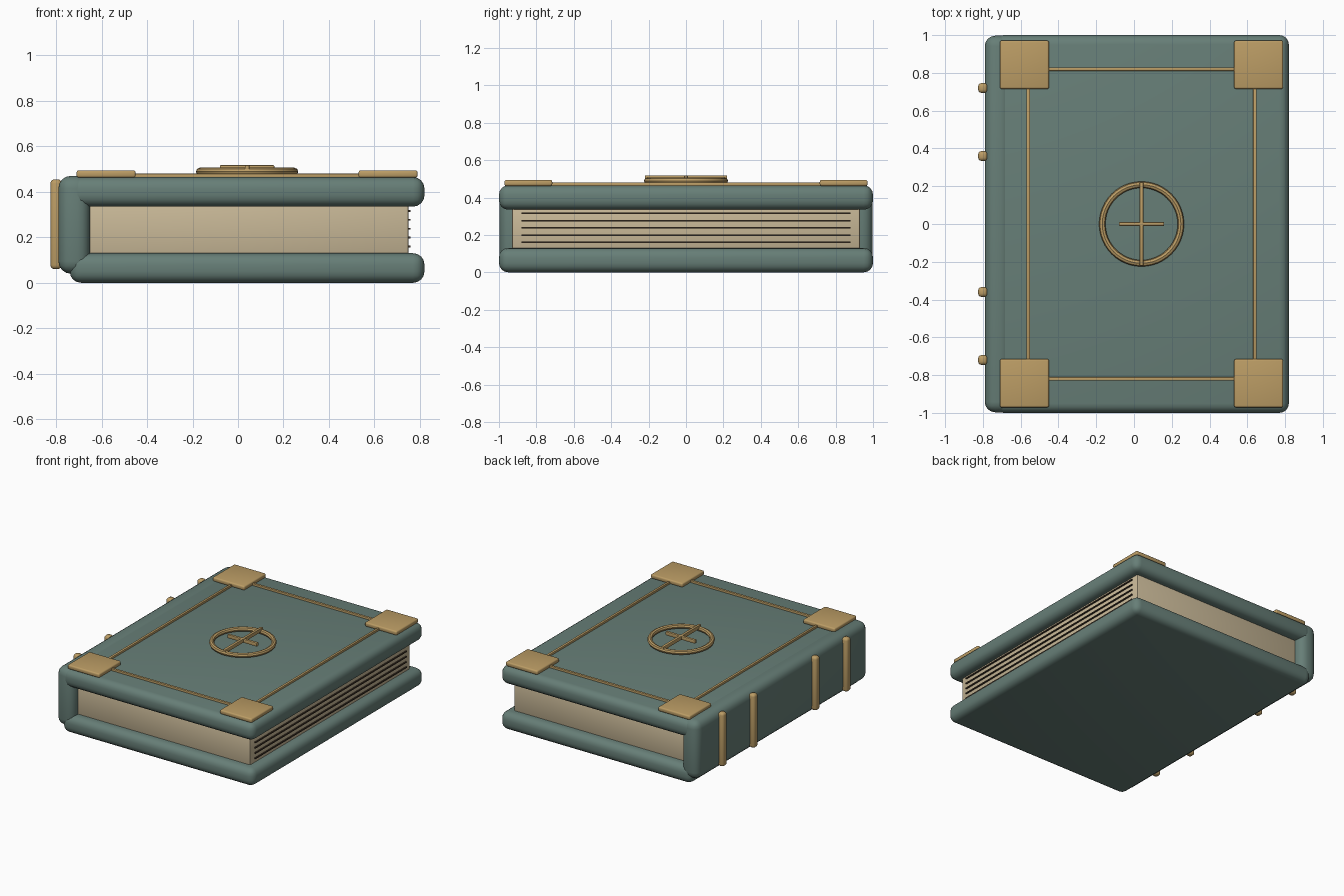
import bpy
import math

cube = bpy.data.objects.get("Cube")
if cube:
    bpy.data.objects.remove(cube, do_unlink=True)


def material(name, rgb):
    mat = bpy.data.materials.new(name)
    mat.use_nodes = True
    mat.diffuse_color = (*rgb, 1)
    mat.node_tree.nodes["Principled BSDF"].inputs["Base Color"].default_value = (*rgb, 1)
    return mat


teal = material("teal_leather", (0.135, 0.21, 0.185))
gold = material("antique_gold", (0.50, 0.335, 0.13))
paper = material("cream_paper", (0.58, 0.48, 0.31))
ink = material("dark_page_line", (0.06, 0.04, 0.025))


def finish(name, mat):
    obj = bpy.context.object
    obj.name = obj.data.name = name
    obj.data.materials.append(mat)
    bpy.ops.object.shade_smooth_by_angle(angle=math.radians(35))
    return obj


def box(name, mat, x, y, z, bevel=0.0, segments=3):
    """Box spanning the (min, max) ranges x, y, z, with rounded edges."""
    spans = (x, y, z)
    bpy.ops.mesh.primitive_cube_add(size=1, location=[(a + b) / 2 for a, b in spans])
    obj = bpy.context.object
    obj.scale = [b - a for a, b in spans]
    bpy.ops.object.transform_apply(location=False, rotation=False, scale=True)
    if bevel:
        mod = obj.modifiers.new("rounded_edges", "BEVEL")
        mod.width = bevel
        mod.segments = segments
        bpy.ops.object.modifier_apply(modifier=mod.name)
    return finish(name, mat)


def around(centre, half):
    return (centre - half, centre + half)


# Covers, spine and page block
box("bottom_cover", teal, (-0.74, 0.82), (-1, 1), (0, 0.13), 0.05, 4)
box("top_cover", teal, (-0.74, 0.82), (-1, 1), (0.335, 0.465), 0.05, 4)
box("spine", teal, (-0.79, -0.65), (-0.997, 0.997), (0.04, 0.47), 0.055, 4)
box("page_block", paper, (-0.69, 0.75), (-0.93, 0.93), (0.11, 0.355), 0.012, 2)

# Page lines along the fore edge
for i in range(5):
    box(f"page_line_{i + 1}", ink, (0.745, 0.759), (-0.88, 0.88),
        around(0.16 + i * 0.039, 0.004))

# Raised bands on the spine
for i, y in enumerate((-0.72, -0.36, 0.36, 0.72)):
    box(f"spine_band_{i + 1}", gold, (-0.825, -0.775), around(y, 0.026),
        (0.06, 0.455), 0.018)

# Corner plates and border strips, laid out around the cover centre
CX = 0.04
for sx, side in ((-1, "right"), (1, "left")):
    for sy, end in ((-1, "front"), (1, "back")):
        box(f"corner_plate_{end}_{side}", gold, around(CX + sx * 0.62, 0.13),
            around(sy * 0.843, 0.128), (0.462, 0.494), 0.01)
    box(f"border_strip_{side}", gold, around(CX + sx * 0.6, 0.009),
        (-0.73, 0.73), (0.46, 0.48), 0.003, 2)
for sy, end in ((-1, "front"), (1, "back")):
    box(f"border_strip_{end}", gold, around(CX, 0.51), around(sy * 0.82, 0.009),
        (0.46, 0.48), 0.003, 2)

# Round emblem with crossed bars
bpy.ops.mesh.primitive_torus_add(location=(CX, 0, 0.489), major_radius=0.208,
                                 minor_radius=0.017, major_segments=48,
                                 minor_segments=8)
finish("emblem_ring", gold)
box("emblem_long_bar", gold, around(CX, 0.01), around(0, 0.22), (0.49, 0.518), 0.004, 2)
box("emblem_short_bar", gold, around(CX, 0.12), around(0, 0.01), (0.49, 0.517), 0.004, 2)
